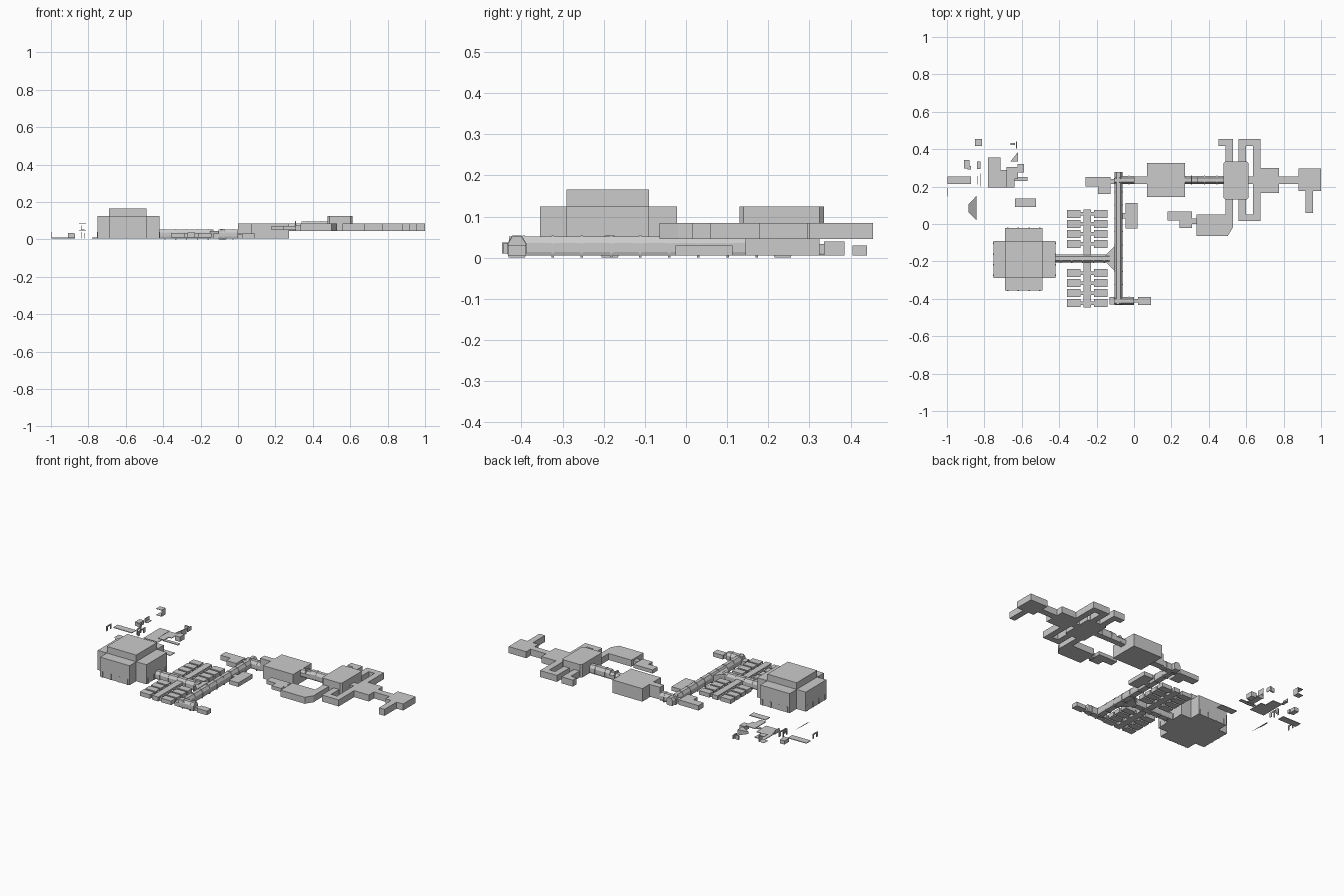
import bpy
import math

if "Cube" in bpy.data.objects:
    bpy.data.objects.remove(bpy.data.objects["Cube"])

LOW, UP0, UP1 = 0.005, 0.045, 0.085   # floor of lower level, floor/ceiling of upper level


def mesh(name, verts, faces):
    me = bpy.data.meshes.new(name)
    me.from_pydata(verts, [], faces)
    ob = bpy.data.objects.new(name, me)
    bpy.context.collection.objects.link(ob)
    return ob


def prism(name, outline, z0, z1):
    """Extrude a counter-clockwise (x, y) outline from z0 to z1."""
    n = len(outline)
    verts = [(x, y, z0) for x, y in outline] + [(x, y, z1) for x, y in outline]
    faces = [tuple(range(n))[::-1], tuple(range(n, 2 * n))]
    faces += [(i, (i + 1) % n, n + (i + 1) % n, n + i) for i in range(n)]
    return mesh(name, verts, faces)


def box(name, x0, x1, y0, y1, z0, z1):
    return prism(name, [(x0, y0), (x1, y0), (x1, y1), (x0, y1)], z0, z1)


def tunnel(name, a, b, z0=LOW, width=0.042, height=0.047):
    """Corridor with a chamfered roof running from a to b."""
    dx, dy = b[0] - a[0], b[1] - a[1]
    d = math.hypot(dx, dy)
    nx, ny = -dy / d, dx / d
    w = width / 2
    prof = [(-w * .85, 0), (w * .85, 0), (w, height * .2), (w, height * .65),
            (w * .5, height), (-w * .5, height), (-w, height * .65), (-w, height * .2)]
    verts = [(p[0] + nx * s, p[1] + ny * s, z0 + h) for p in (a, b) for s, h in prof]
    n = len(prof)
    faces = [tuple(range(n)), tuple(range(n, 2 * n))[::-1]]
    faces += [(i, n + i, n + (i + 1) % n, (i + 1) % n) for i in range(n)]
    return mesh(name, verts, faces)


def ribs(name, a, b, count, z0=0.0, width=0.046, height=0.054):
    """Evenly spaced rib frames along a corridor."""
    d = math.dist(a, b)
    ux, uy = (b[0] - a[0]) / d, (b[1] - a[1]) / d
    for i in range(count):
        t = d * (i + 0.5) / count
        tunnel(f"{name}_{i}", (a[0] + ux * (t - .003), a[1] + uy * (t - .003)),
               (a[0] + ux * (t + .003), a[1] + uy * (t + .003)), z0, width, height)


# Great hall: cross-shaped base with raised centre
prism("great_hall_base", [(-.69, -.355), (-.49, -.355), (-.49, -.29), (-.42, -.29),
                          (-.42, -.09), (-.49, -.09), (-.49, -.022), (-.69, -.022),
                          (-.69, -.09), (-.752, -.09), (-.752, -.29), (-.69, -.29)], LOW, .125)
box("great_hall_roof", -.69, -.49, -.29, -.09, .125, .166)
# Wall posts round the hall
for i in range(4):
    x = -.675 + i * .057
    for y in (-.355, -.022):
        box("hall_post", x - .004, x + .004, y - .003, y + .003, LOW, .04)
    y = -.275 + i * .057
    for x in (-.752, -.42):
        box("hall_post", x - .003, x + .003, y - .004, y + .004, LOW, .04)

# Lower-level corridors
routes = {"hall_corridor": ((-.42, -.185), (-.13, -.185), 5),
          "main_corridor": ((-.083, -.43), (-.083, .278), 10),
          "south_corridor": ((-.104, -.411), (0, -.411), 2),
          "north_corridor": ((-.104, .235), (.0, .235), 2)}
for name, (a, b, n) in routes.items():
    tunnel(name, a, b)
    ribs(name + "_rib", a, b, n)
prism("corridor_funnel", [(-.15, -.205), (-.104, -.25), (-.104, -.12), (-.15, -.165)], LOW, .045)

# Cell blocks on both sides of a spine
box("cell_spine", -.27, -.23, -.447, .077, .01, .037)
for start in (-.445, -.128):
    for i in range(4):
        y = start + i * .0535
        for s in (-1, 1):
            xs = sorted((-.25 + s * .037, -.25 + s * .107))
            box("cell", *xs, y, y + .043, .01, .035)
            xs = sorted((-.25 + s * .019, -.25 + s * .038))
            box("cell_door", *xs, y + .012, y + .031, .01, .03)

# Small side rooms
prism("guard_room", [(-.26, .2), (-.192, .2), (-.192, .16), (-.125, .16),
                     (-.125, .25), (-.26, .25)], .01, .04)
box("guard_room_door", -.125, -.1, .215, .24, .01, .035)
box("store_room", -.045, .02, -.025, .113, LOW, .03)
box("store_room_door", -.065, -.045, .03, .06, LOW, .03)
box("south_room", .022, .09, -.432, -.389, LOW, .03)
box("south_room_door", 0, .022, -.42, -.402, LOW, .028)
box("south_alcove", -.13, -.1, -.43, -.39, LOW, .03)

# Middle hall and the stairs that link both levels
box("stair_hall", 0, .07, .215, .255, .01, UP1)
box("middle_hall", .07, .274, .145, .325, LOW, UP1)
tunnel("upper_corridor_low", (.274, .235), (.34, .235), UP0, .042, .04)
tunnel("upper_corridor_high", (.34, .235), (.478, .235), UP0, .042, .05)
ribs("upper_corridor_rib", (.274, .235), (.478, .235), 3, UP0, .048, .052)

# East hall with chamfered corners
c = .01
prism("east_hall", [(.478 + c, .13), (.612 - c, .13), (.612, .13 + c), (.612, .335 - c),
                    (.612 - c, .335), (.478 + c, .335), (.478, .335 - c), (.478, .13 + c)],
      UP0, .125)

# Upper-level passages: loop on the east side, hook on the west side
prism("loop_passage", [(.56, .015), (.675, .015), (.675, .455), (.56, .455), (.56, .335),
                       (.598, .335), (.598, .418), (.637, .418), (.637, .052),
                       (.598, .052), (.598, .13), (.56, .13)], UP0, UP1)
prism("hook_passage", [(.49, .335), (.528, .335), (.528, .455), (.452, .455),
                       (.452, .418), (.49, .418)], UP0, UP1)

# South-east rooms
prism("workshop", [(.335, -.065), (.5, -.065), (.528, -.02), (.528, .13), (.49, .13),
                   (.49, .052), (.335, .052)], UP0, UP1)
box("workshop_door", .308, .335, .0, .03, UP0, .075)
prism("office", [(.18, .018), (.243, .018), (.243, -.022), (.31, -.022), (.31, .067),
                 (.18, .067)], .05, .072)

# Far east rooms
box("east_passage", .61, .675, .215, .255, UP0, UP1)
box("east_room", .675, .775, .165, .3, UP0, UP1)
box("end_passage", .775, .885, .215, .255, UP0, UP1)
box("end_room", .88, 1, .177, .297, UP0, UP1)
box("end_stub", .918, .956, .06, .177, UP0, UP1)


# Loose kit pieces lying beside the complex
def door_frame(name, x, y, w, h, z=LOW):
    """Upright frame facing x."""
    for s in (-1, 1):
        yc = y + s * w * .38
        box(name + "_post", x - .002, x + .002, yc - w * .12, yc + w * .12, z, z + h)
    box(name + "_lintel", x - .002, x + .002, y - w / 2, y + w / 2, z + h * .75, z + h)


slab = .004
box("spare_floor", -.998, -.872, .213, .255, LOW, LOW + slab)
prism("spare_floor_wide", [(-.78, .195), (-.682, .195), (-.682, .29), (-.714, .29),
                           (-.714, .355), (-.78, .355)], LOW, LOW + slab)
box("spare_strip", -.635, -.525, .092, .135, LOW, LOW + slab)
box("spare_strip_small", -.675, -.57, .23, .252, LOW, LOW + slab)
prism("spare_ceiling", [(-.682, .195), (-.64, .195), (-.64, .24), (-.62, .24),
                        (-.62, .305), (-.682, .305)], .03, .034)
mesh("spare_funnel_wall", [(-.842, .02, LOW), (-.842, .15, LOW), (-.886, .105, .035),
                           (-.886, .065, .035)], [(0, 1, 2, 3)])
mesh("spare_wedge", [(-.66, .335, LOW), (-.62, .335, LOW), (-.62, .385, LOW),
                     (-.66, .335, .02), (-.62, .335, .04), (-.62, .385, .04)],
     [(0, 1, 4, 3), (1, 2, 5, 4), (2, 0, 3, 5), (3, 4, 5)])
# Corner wall bracket and small wall pieces
box("spare_corner_floor", -.85, -.812, .418, .455, UP0, UP0 + .002)
box("spare_corner_top", -.85, -.812, .418, .455, UP1 - .002, UP1)
box("spare_corner_wall", -.814, -.812, .418, .455, UP0, UP1)
box("spare_block", -.91, -.88, .298, .343, .01, .033)
box("spare_tab", -.89, -.872, .292, .31, .01, .03)
box("spare_panel", -.84, -.822, .293, .335, .05, .053)
box("spare_panel_side", -.84, -.838, .293, .335, .05, .075)
box("spare_cap", -.622, -.588, .275, .32, LOW, .035)
box("spare_rail", -.66, -.635, .422, .432, LOW, .03)
box("spare_rail_end", -.63, -.626, .405, .44, LOW, .03)
door_frame("spare_door_west", -.998, .17, .046, .03, .01)
door_frame("spare_door_mid", -.822, .235, .07, .03)
door_frame("spare_door_inner", -.838, .235, .045, .035)
